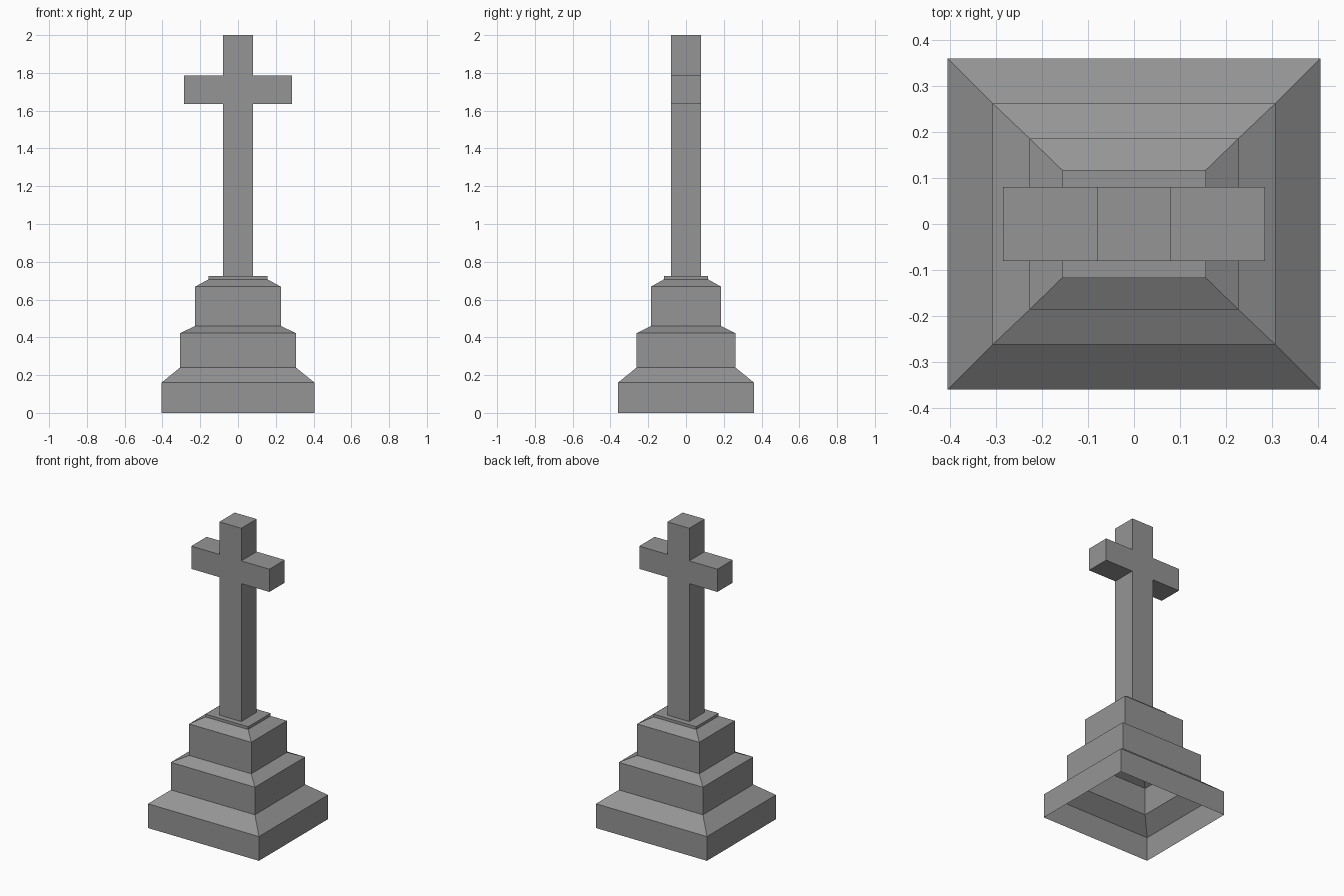
import bpy, bmesh

if "Cube" in bpy.data.objects:
    bpy.data.objects.remove(bpy.data.objects["Cube"])

stone = bpy.data.materials.new("grey_stone")
stone.diffuse_color = (0.3, 0.3, 0.3, 1)
stone.use_nodes = True
stone.node_tree.nodes["Principled BSDF"].inputs["Base Color"].default_value = stone.diffuse_color


def add_object(name, bm):
    mesh = bpy.data.meshes.new(name)
    bm.to_mesh(mesh)
    bm.free()
    mesh.materials.append(stone)
    obj = bpy.data.objects.new(name, mesh)
    bpy.context.collection.objects.link(obj)
    return obj


# Stepped plinth: stacked rectangles (half width, half depth, height), open underneath
levels = [
    (0.405, 0.36, 0.0), (0.405, 0.36, 0.16),
    (0.307, 0.262, 0.24), (0.307, 0.262, 0.422),
    (0.227, 0.186, 0.46), (0.227, 0.186, 0.668),
    (0.156, 0.117, 0.707), (0.156, 0.117, 0.725),
]
bm = bmesh.new()
rings = [[bm.verts.new((sx * hx, sy * hy, z))
          for sx, sy in ((-1, -1), (1, -1), (1, 1), (-1, 1))]
         for hx, hy, z in levels]
for low, high in zip(rings, rings[1:]):
    for i in range(4):
        j = (i + 1) % 4
        bm.faces.new((low[i], low[j], high[j], high[i]))
bm.faces.new(rings[-1])
add_object("stepped_plinth", bm)

# Cross: half outline mirrored, then extruded through its thickness
half_depth = 0.08
right = [(0.08, 0.725), (0.08, 1.635), (0.285, 1.635),
         (0.285, 1.785), (0.08, 1.785), (0.08, 2.0)]
outline = right + [(-x, z) for x, z in reversed(right)]
bm = bmesh.new()
front = bm.faces.new([bm.verts.new((x, -half_depth, z)) for x, z in outline])
extruded = bmesh.ops.extrude_face_region(bm, geom=[front], use_keep_orig=True)
moved = [g for g in extruded["geom"] if isinstance(g, bmesh.types.BMVert)]
bmesh.ops.translate(bm, verts=moved, vec=(0, 2 * half_depth, 0))
bmesh.ops.recalc_face_normals(bm, faces=bm.faces[:])
# The foot of the shaft rests on the plinth, so its underside is left open
foot = [f for f in bm.faces if f.normal.z < -0.9 and f.calc_center_median().z < 1]
bmesh.ops.delete(bm, geom=foot, context="FACES_ONLY")
add_object("cross", bm)
